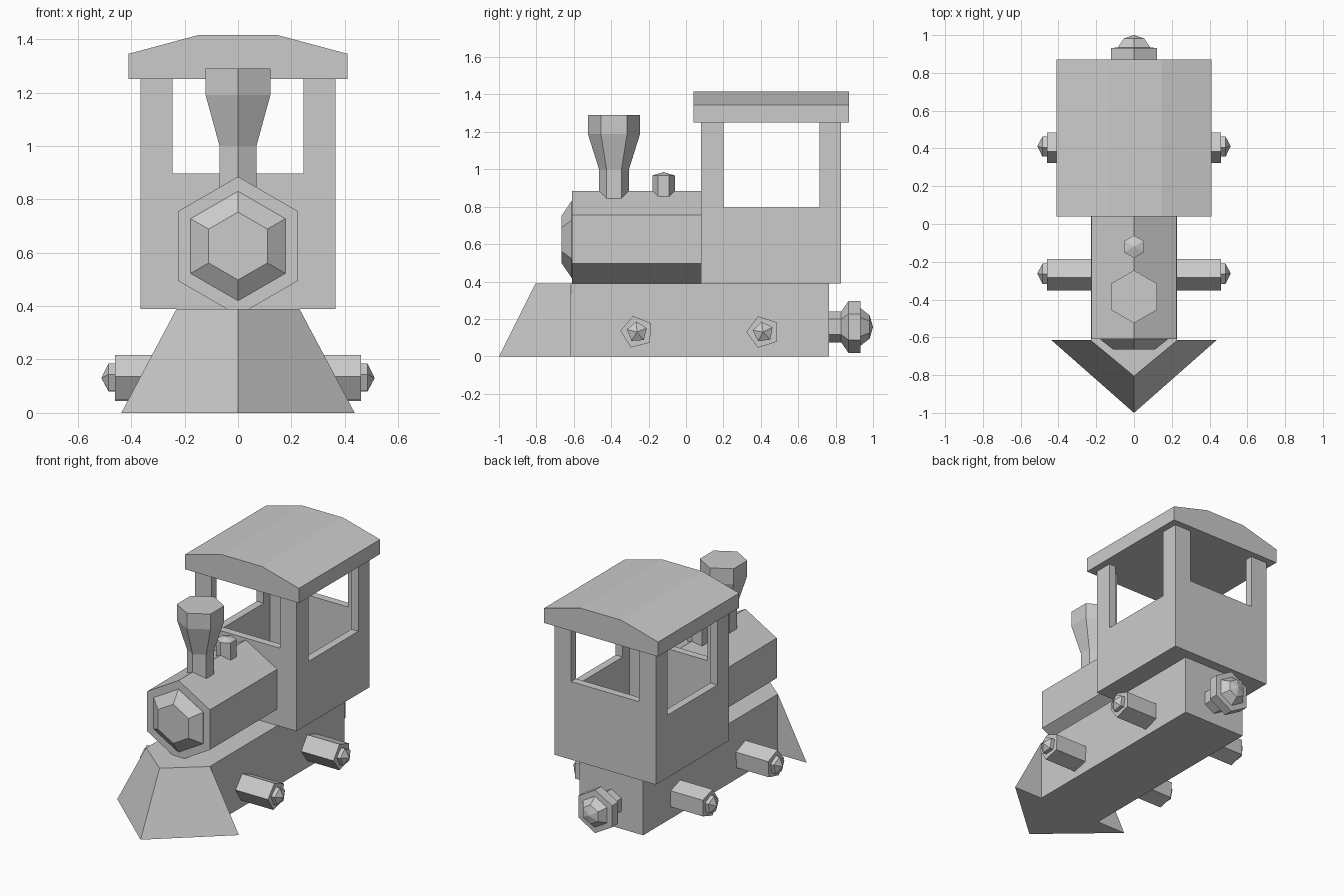
import bpy, bmesh, math
from mathutils import Vector

if "Cube" in bpy.data.objects:
    bpy.data.objects.remove(bpy.data.objects["Cube"])


def make(name, verts, faces):
    bm = bmesh.new()
    vs = [bm.verts.new(v) for v in verts]
    for f in faces:
        bm.faces.new([vs[i] for i in f])
    bmesh.ops.recalc_face_normals(bm, faces=bm.faces)
    me = bpy.data.meshes.new(name)
    bm.to_mesh(me)
    bm.free()
    ob = bpy.data.objects.new(name, me)
    bpy.context.collection.objects.link(ob)
    return ob


def loft(name, rings):
    """Skin a list of equal-length vertex loops and close both ends (single point = apex)."""
    verts, faces, starts = [], [], []
    for r in rings:
        starts.append(len(verts))
        verts += r
    n = len(rings[0])
    for k in range(len(rings) - 1):
        a, b = starts[k], starts[k + 1]
        for i in range(n):
            j = (i + 1) % n
            if len(rings[k + 1]) == 1:
                faces.append((a + i, a + j, b))
            else:
                faces.append((a + i, a + j, b + j, b + i))
    faces.append(tuple(range(n)))
    if len(rings[-1]) > 1:
        faces.append(tuple(starts[-1] + i for i in range(n)))
    return make(name, verts, faces)


def turned(name, profile, sides, centre, axis, start):
    """Turned solid: profile of (position, radius) along an axis; start = first corner angle."""
    along = {'x': Vector((1, 0, 0)), 'y': Vector((0, 1, 0)), 'z': Vector((0, 0, 1))}[axis]
    u = Vector((0, 1, 0)) if axis != 'y' else Vector((1, 0, 0))
    w = Vector((0, 0, 1)) if axis != 'z' else Vector((1, 0, 0))
    rings = []
    for pos, r in profile:
        c = Vector(centre) + along * pos
        if r == 0:
            rings.append([c])
            continue
        angles = [math.radians(start + 360 * i / sides) for i in range(sides)]
        rings.append([c + u * r * math.cos(a) + w * r * math.sin(a) for a in angles])
    return loft(name, rings)


def box(name, x, y, z):
    return loft(name, [[(x[0], y[0], h), (x[1], y[0], h), (x[1], y[1], h), (x[0], y[1], h)] for h in z])


# Chassis and wedge-shaped plough
box("chassis", (-0.228, 0.228), (-0.615, 0.765), (0, 0.39))
loft("plough", [[(-w, -0.615, z), (0, tip, z), (w, -0.615, z)]
                for w, tip, z in ((0.437, -1.0, 0), (0.23, -0.805, 0.39))])

# Boiler with its bevelled front door
turned("boiler", [(-0.61, 0.26), (0.09, 0.26)], 6, (0, 0, 0.625), 'y', 90)
turned("boiler_door", [(-0.6, 0.205), (-0.612, 0.205), (-0.665, 0.127)], 6, (0, 0, 0.625), 'y', 90)

# Chimney and steam dome
turned("chimney", [(0.84, 0.08), (1.0, 0.08), (1.19, 0.14), (1.29, 0.14)], 6, (0, -0.385, 0), 'z', 0)
turned("steam_dome", [(0.855, 0.06), (0.967, 0.06), (0.985, 0)], 6, (0, -0.12, 0), 'z', 0)

# Hollow cab with four window openings reaching up to the roof
cab = box("cab", (-0.365, 0.365), (0.08, 0.83), (0.39, 1.25))
cutters = [
    box("cab_hollow_cutter", (-0.315, 0.315), (0.13, 0.78), (0.44, 1.4)),
    box("side_window_cutter", (-0.6, 0.6), (0.2, 0.713), (0.797, 1.42)),
    box("end_window_cutter", (-0.245, 0.245), (-0.1, 1.0), (0.897, 1.44)),
]
for c in cutters:
    c.hide_render = True
    c.hide_set(True)
    m = cab.modifiers.new(c.name, 'BOOLEAN')
    m.operation = 'DIFFERENCE'
    m.solver = 'EXACT'
    m.object = c

# Roof
outline = [(-0.41, 1.25), (0.41, 1.25), (0.41, 1.345), (0.145, 1.416), (-0.145, 1.416), (-0.41, 1.345)]
loft("roof", [[(x, y, z) for x, z in outline] for y in (0.04, 0.872)])

# Five-sided wheels with pointed hub caps, both sides
for end, y, turn in (("front", -0.262, 104), ("rear", 0.412, 108)):
    for side, s in (("left", -1), ("right", 1)):
        c = (0, y, 0.13)
        turned(f"{end}_{side}_wheel", [(s * 0.2, 0.089), (s * 0.46, 0.089)], 5, c, 'x', turn)
        turned(f"{end}_{side}_hub", [(s * 0.45, 0.056), (s * 0.485, 0.056), (s * 0.512, 0)],
               5, c, 'x', turn - 10)

# Rear coupling knob
turned("rear_coupling", [(0.74, 0.083), (0.83, 0.083), (0.87, 0.14), (0.932, 0.14),
                         (0.934, 0.1), (0.982, 0.062), (1.0, 0)], 6, (0, 0, 0.157), 'y', 90)
